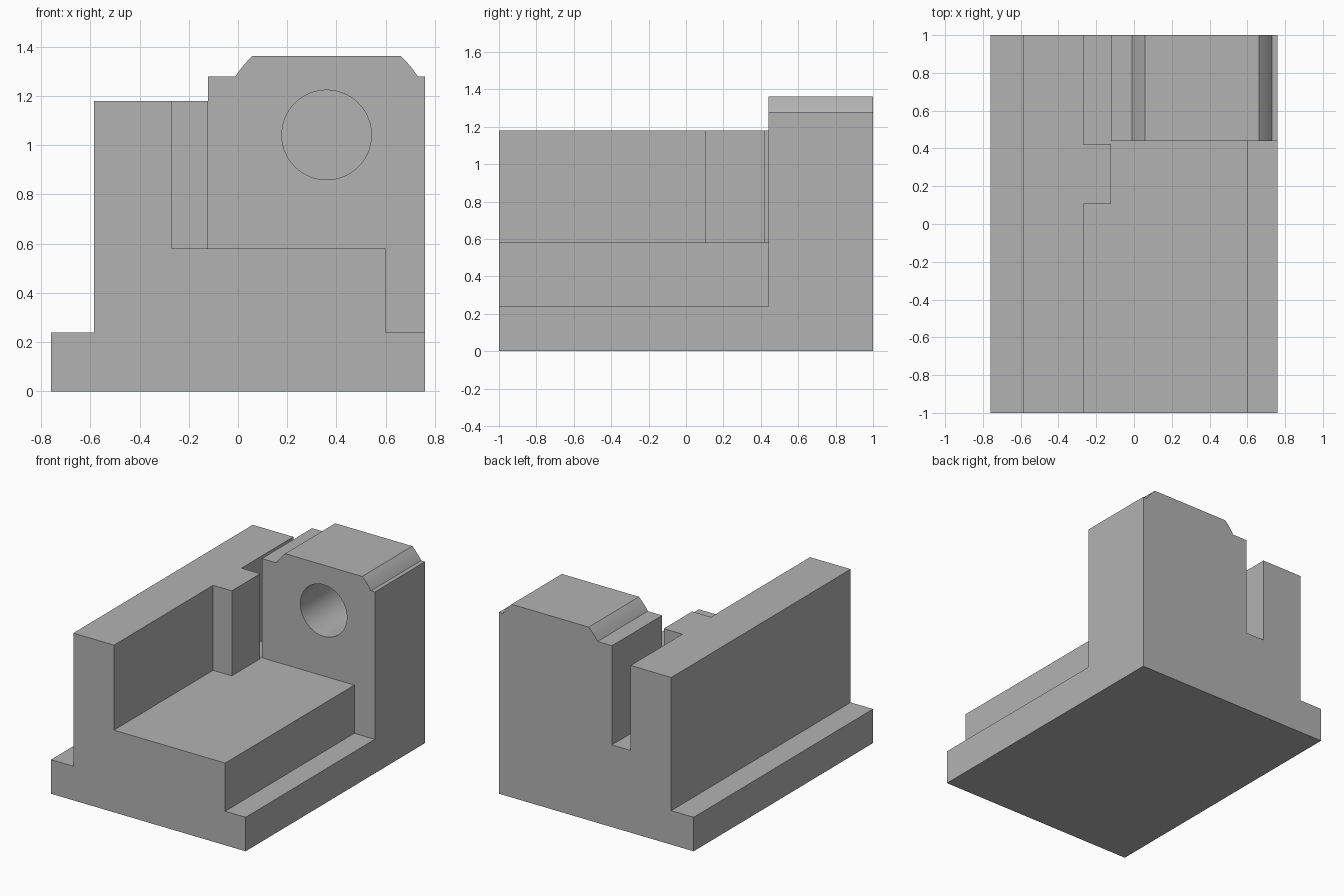
import bpy, bmesh, math
from mathutils import Vector

cube = bpy.data.objects.get("Cube")
if cube:
    bpy.data.objects.remove(cube, do_unlink=True)

grey = bpy.data.materials.new("plain grey")
grey.use_nodes = True
colour = (0.45, 0.45, 0.45, 1)
grey.diffuse_color = colour
grey.node_tree.nodes["Principled BSDF"].inputs["Base Color"].default_value = colour

# Main levels and positions
EDGE, WALL_OUT, WALL_IN, HEAD_IN, BED_EDGE = 0.76, -0.585, -0.268, -0.122, 0.60
LEDGE, BED, WALL_TOP, SHOULDER, TOP = 0.24, 0.58, 1.18, 1.28, 1.363
HEAD_FRONT = 0.44
BORE_X, BORE_Z, BORE_R, CROWN_R = 0.36, 1.042, 0.182, 0.44


def prism(name, profile, y0, y1):
    """Extrude an x-z profile along y."""
    bm = bmesh.new()
    face = bm.faces.new([bm.verts.new((x, y0, z)) for x, z in profile])
    ext = bmesh.ops.extrude_face_region(bm, geom=[face])
    moved = [v for v in ext["geom"] if isinstance(v, bmesh.types.BMVert)]
    bmesh.ops.translate(bm, verts=moved, vec=Vector((0, y1 - y0, 0)))
    bmesh.ops.recalc_face_normals(bm, faces=bm.faces[:])
    mesh = bpy.data.meshes.new(name)
    bm.to_mesh(mesh)
    bm.free()
    mesh.materials.append(grey)
    obj = bpy.data.objects.new(name, mesh)
    bpy.context.collection.objects.link(obj)
    return obj


def rect(x0, x1, z0, z1):
    return [(x0, z0), (x1, z0), (x1, z1), (x0, z1)]


def arc(radius, start, end, steps):
    """Points on an arc around the bore axis."""
    angles = [start + (end - start) * i / steps for i in range(steps + 1)]
    return [(BORE_X + radius * math.cos(a), BORE_Z + radius * math.sin(a)) for a in angles]


def combine(target, tool, operation):
    mod = target.modifiers.new(operation, "BOOLEAN")
    mod.operation = operation
    mod.solver = "EXACT"
    mod.object = tool
    bpy.context.view_layer.objects.active = target
    bpy.ops.object.modifier_apply(modifier=mod.name)
    bpy.data.objects.remove(tool, do_unlink=True)


# Full-length section: base ledge, tall wall, slot and crowned head
low = math.asin((SHOULDER - BORE_Z) / CROWN_R)
high = math.asin((TOP - BORE_Z) / CROWN_R)
section = [(-EDGE, 0), (EDGE, 0), (EDGE, SHOULDER)]
section += arc(CROWN_R, low, high, 8)
section += arc(CROWN_R, math.pi - high, math.pi - low, 8)
section += [(HEAD_IN, SHOULDER), (HEAD_IN, BED), (WALL_IN, BED), (WALL_IN, WALL_TOP),
            (WALL_OUT, WALL_TOP), (WALL_OUT, LEDGE), (-EDGE, LEDGE)]
body = prism("slotted_block", section, -1, 1)

# Clear the space ahead of the head, leaving the bed and side ledge
clearance = [(-0.2, BED), (BED_EDGE, BED), (BED_EDGE, LEDGE), (1, LEDGE), (1, 2), (-0.2, 2)]
combine(body, prism("front_clearance", clearance, -1.2, HEAD_FRONT), "DIFFERENCE")

# Upright rib on the inside of the wall
combine(body, prism("wall_rib", rect(-0.4, HEAD_IN, 0.4, WALL_TOP), 0.105, 0.422), "UNION")

# Blind round bore in the head
circle = arc(BORE_R, 0, math.tau, 64)[:-1]
combine(body, prism("bore", circle, 0.3, 0.94), "DIFFERENCE")

# Smooth the curved faces, keep the corners crisp
bpy.ops.object.select_all(action="DESELECT")
body.select_set(True)
bpy.context.view_layer.objects.active = body
bpy.ops.object.shade_smooth_by_angle(angle=math.radians(20))
